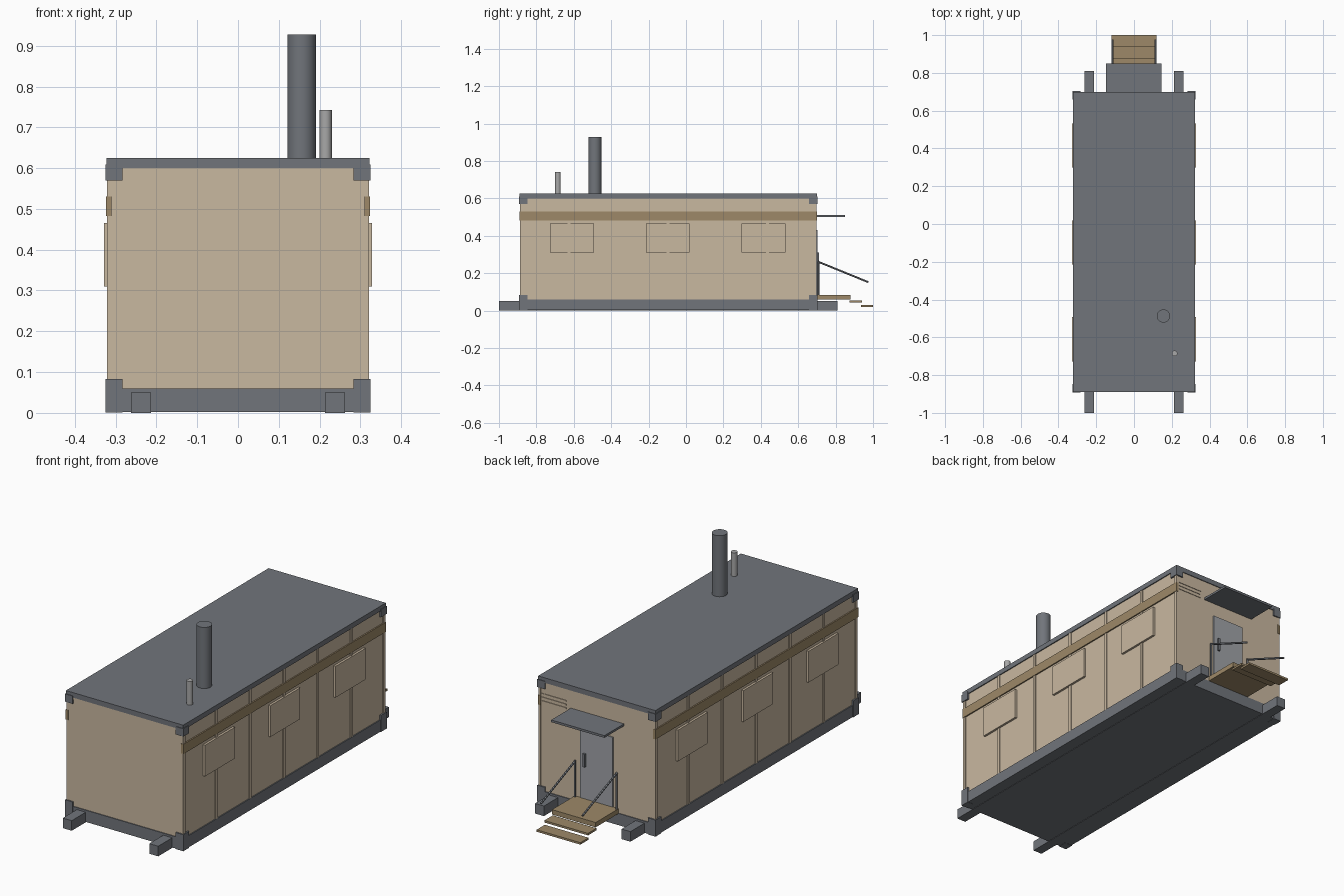
import bpy
from mathutils import Vector

default = bpy.data.objects.get("Cube")
if default:
    bpy.data.objects.remove(default, do_unlink=True)


def srgb(r, g, b):
    return tuple((c / 255 / 12.92) if c < 11 else ((c / 255 + 0.055) / 1.055) ** 2.4
                 for c in (r, g, b)) + (1.0,)


def material(name, rgb):
    m = bpy.data.materials.new(name)
    m.use_nodes = True
    m.diffuse_color = srgb(*rgb)
    bsdf = m.node_tree.nodes["Principled BSDF"]
    bsdf.inputs["Base Color"].default_value = m.diffuse_color
    bsdf.inputs["Roughness"].default_value = 0.7
    return m


STEEL = material("steel grey", (113, 117, 123))
TAN = material("tan panel", (201, 184, 160))
BROWN = material("brown timber", (157, 137, 104))
DOOR = material("door grey", (160, 163, 168))
PIPE = material("pale pipe", (168, 168, 168))


def box(name, x, y, z, mat):
    """Box from (min, max) pairs on each axis."""
    bpy.ops.mesh.primitive_cube_add(size=1, location=[(a + b) / 2 for a, b in (x, y, z)])
    ob = bpy.context.object
    ob.name = name
    ob.scale = [b - a for a, b in (x, y, z)]
    bpy.ops.object.transform_apply(location=False, rotation=False, scale=True)
    ob.data.materials.append(mat)
    return ob


def side_box(name, side, x, y, z, mat):
    """Box placed on the left (+1) or right (-1) side."""
    tag = "left" if side > 0 else "right"
    return box(f"{tag}_{name}", sorted((side * x[0], side * x[1])), y, z, mat)


def rod(name, start, end, radius, mat, sides=32):
    """Cylinder between two points."""
    a, b = Vector(start), Vector(end)
    bpy.ops.mesh.primitive_cylinder_add(vertices=sides, radius=radius,
                                        depth=(b - a).length, location=(a + b) / 2)
    ob = bpy.context.object
    ob.name = name
    ob.rotation_euler = (b - a).to_track_quat('Z', 'Y').to_euler()
    ob.data.materials.append(mat)
    bpy.ops.object.shade_smooth_by_angle()
    return ob


FRONT, BACK = -0.89, 0.70
FLOOR, EAVES, ROOF = 0.06, 0.60, 0.625

# Main shell
box("base_frame", (-0.322, 0.322), (FRONT, BACK), (0.002, FLOOR), STEEL)
box("wall_shell", (-0.317, 0.317), (FRONT + 0.004, BACK - 0.004), (FLOOR, EAVES), TAN)
box("roof", (-0.322, 0.322), (FRONT, BACK), (EAVES, ROOF), STEEL)
box("front_top_trim", (-0.317, 0.317), (FRONT + 0.001, FRONT + 0.01), (0.59, EAVES), TAN)

# Sides: skids, panel battens, band, shuttered windows
panel = (BACK - FRONT) / 6
for s in (1, -1):
    side_box("skid", s, (0.213, 0.262), (-1.0, 0.81), (0, 0.05), STEEL)
    for i in range(7):
        c = min(max(FRONT + panel * i, FRONT + 0.01), BACK - 0.01)
        side_box(f"batten_{i}", s, (0.31, 0.321), (c - 0.008, c + 0.008), (FLOOR, EAVES), TAN)
    side_box("band", s, (0.31, 0.3235), (FRONT, BACK), (0.482, 0.53), BROWN)
    for i, c in enumerate((-0.61, -0.098, 0.415)):
        side_box(f"window_shutter_{i}", s, (0.31, 0.328), (c - 0.117, c + 0.117),
                 (0.31, 0.465), TAN)
    # Corner fittings
    for end, y in (("front", (FRONT - 0.003, FRONT + 0.042)),
                   ("back", (BACK - 0.042, BACK + 0.003))):
        side_box(f"{end}_bottom_corner", s, (0.283, 0.325), y, (0.001, 0.083), STEEL)
        side_box(f"{end}_top_corner", s, (0.283, 0.325), y, (0.57, 0.609), STEEL)

# Door with pull handle
box("door", (-0.088, 0.09), (BACK - 0.01, BACK + 0.002), (0.08, 0.43), DOOR)
box("door_handle", (0.058, 0.07), (BACK, BACK + 0.012), (0.245, 0.31), STEEL)

# Vent slats high on the back wall
for i in range(3):
    z = 0.50 + 0.018 * i
    box(f"vent_slat_{i}", (0.17, 0.305), (BACK - 0.006, BACK - 0.001), (z, z + 0.007), TAN)

# Canopy, landing and steps
box("canopy", (-0.147, 0.145), (BACK - 0.005, 0.85), (0.50, 0.511), STEEL)
box("landing", (-0.12, 0.12), (BACK, 0.88), (0.06, 0.084), BROWN)
box("upper_step", (-0.12, 0.12), (0.873, 0.94), (0.043, 0.053), BROWN)
box("lower_step", (-0.12, 0.12), (0.936, 1.0), (0.02, 0.03), BROWN)

# Handrails
for s, tag in ((1, "left"), (-1, "right")):
    x = s * 0.114
    rod(f"{tag}_rail_post", (x, 0.708, 0.08), (x, 0.708, 0.262), 0.005, STEEL, 12)
    rod(f"{tag}_handrail", (x, 0.705, 0.262), (x, 0.975, 0.152), 0.005, STEEL, 12)

# Roof pipes
rod("chimney", (0.156, -0.487, EAVES), (0.156, -0.487, 0.928), 0.035, STEEL)
rod("vent_pipe", (0.215, -0.685, EAVES), (0.215, -0.685, 0.742), 0.015, PIPE, 24)
